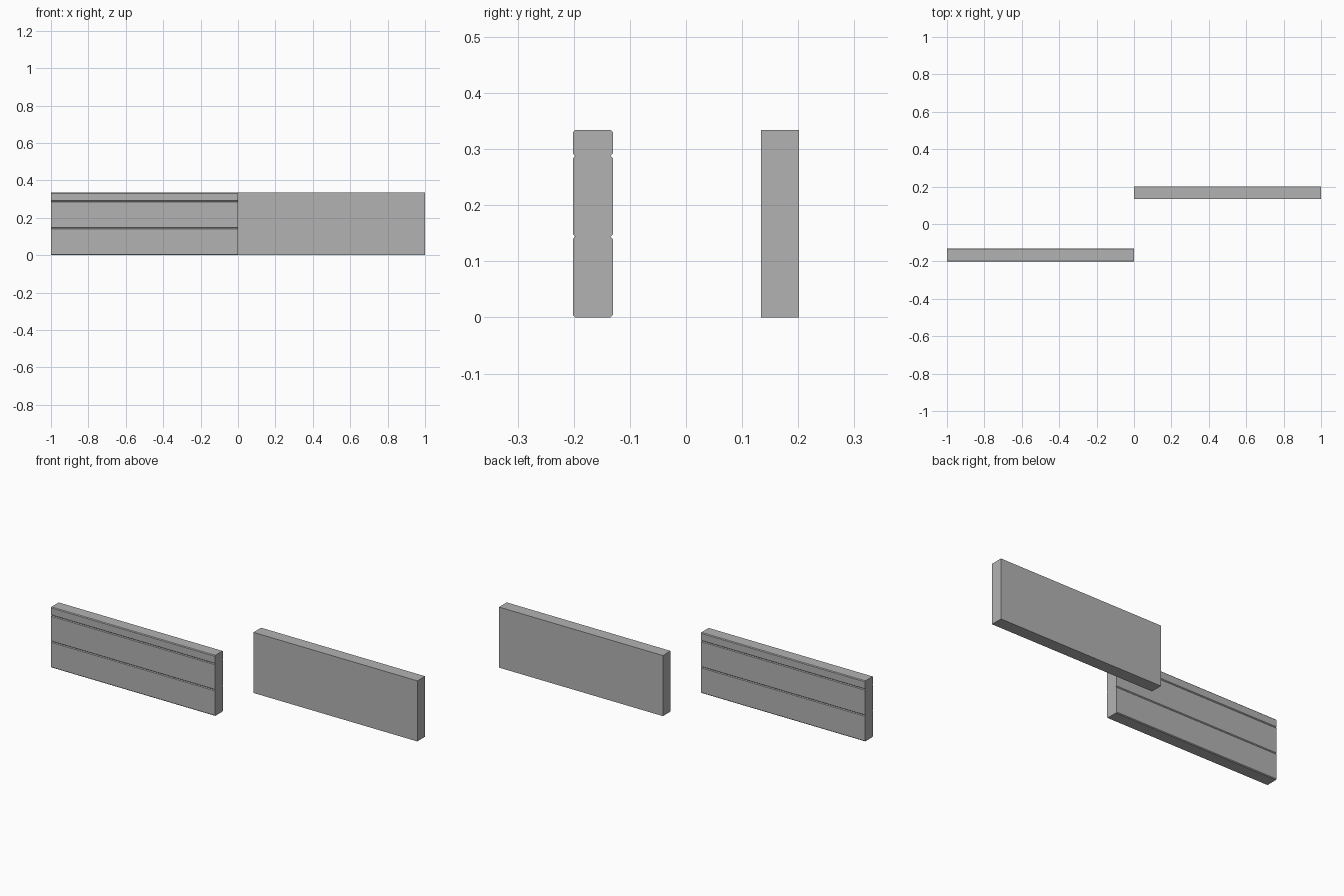
import bpy
import bmesh

cube = bpy.data.objects.get("Cube")
if cube:
    bpy.data.objects.remove(cube, do_unlink=True)

grey = bpy.data.materials.new("plain grey")
grey.use_nodes = True
colour = (0.45, 0.45, 0.45, 1)
grey.diffuse_color = colour
grey.node_tree.nodes["Principled BSDF"].inputs["Base Color"].default_value = colour

HEIGHT = 0.334


def extrude_profile(name, profile, x0, x1):
    """Sweep a closed (y, z) outline along x."""
    bm = bmesh.new()
    face = bm.faces.new([bm.verts.new((x0, y, z)) for y, z in profile])
    swept = bmesh.ops.extrude_face_region(bm, geom=[face])["geom"]
    moved = [v for v in swept if isinstance(v, bmesh.types.BMVert)]
    bmesh.ops.translate(bm, verts=moved, vec=(x1 - x0, 0, 0))
    bmesh.ops.recalc_face_normals(bm, faces=bm.faces)
    mesh = bpy.data.meshes.new(name)
    bm.to_mesh(mesh)
    bm.free()
    mesh.materials.append(grey)
    obj = bpy.data.objects.new(name, mesh)
    bpy.context.collection.objects.link(obj)
    return obj


# Plain panel
extrude_profile("plain_panel", [(0.134, 0), (0.201, 0), (0.201, HEIGHT), (0.134, HEIGHT)], 0, 1)

# Clad panel: three boards with chamfered edges, leaving grooves on both sides
centre, half, chamfer = -0.166, 0.0355, 0.004
joints = [0, 0.144, 0.288, HEIGHT]
side = []
for low, high in zip(joints, joints[1:]):
    side += [(half - chamfer, low), (half, low + chamfer),
             (half, high - chamfer), (half - chamfer, high)]
side = list(dict.fromkeys(side))
outline = [(centre - d, z) for d, z in side]
outline += [(centre + d, z) for d, z in reversed(side)]
extrude_profile("clad_panel", outline, -1, 0)
